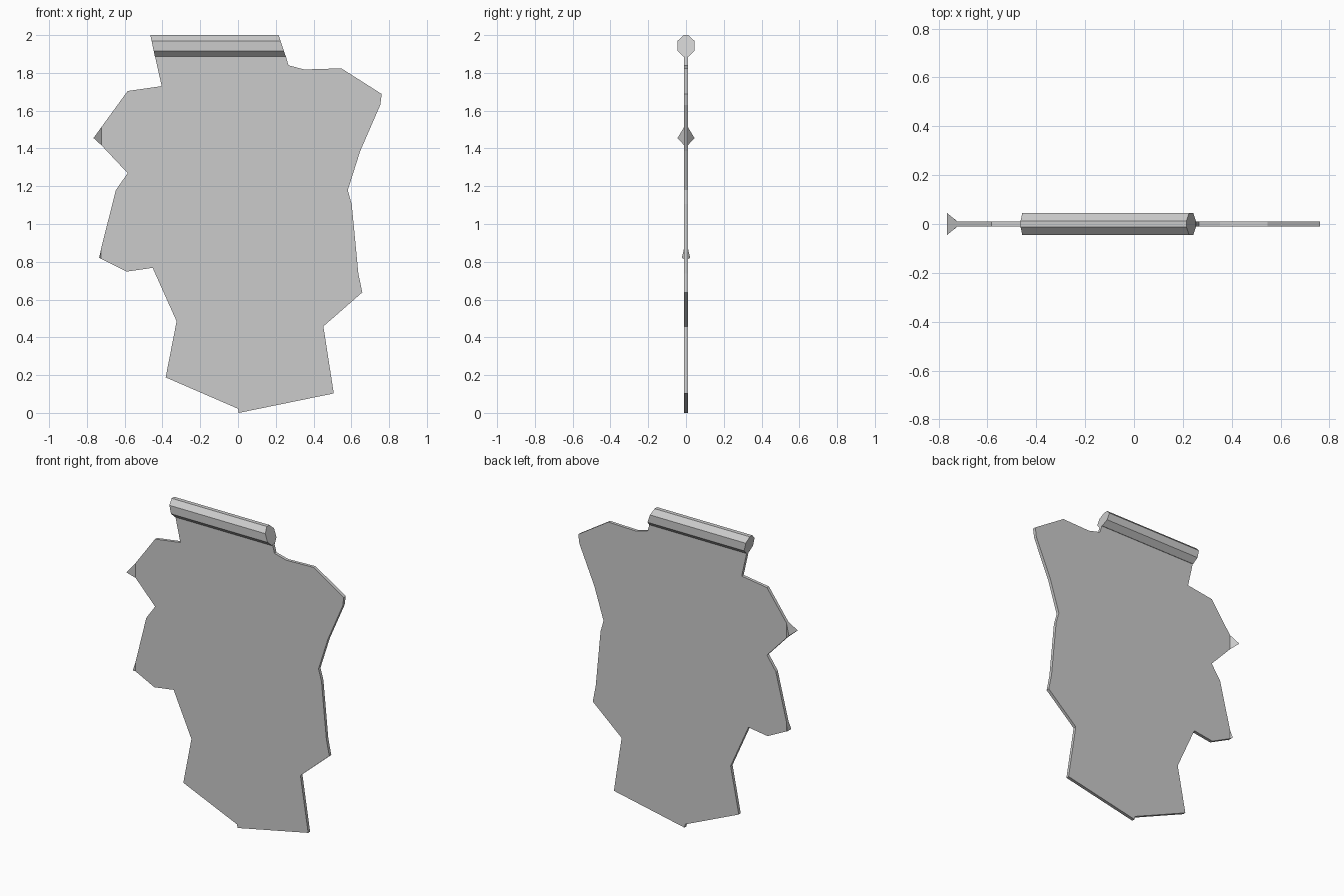
import bpy
import bmesh

if "Cube" in bpy.data.objects:
    bpy.data.objects.remove(bpy.data.objects["Cube"])

grey = bpy.data.materials.new("light grey")
grey.diffuse_color = (0.6, 0.6, 0.6, 1)
grey.use_nodes = True
grey.node_tree.nodes["Principled BSDF"].inputs["Base Color"].default_value = grey.diffuse_color

HALF = 0.01  # half thickness of the sheet


def make_object(name, bm):
    bmesh.ops.recalc_face_normals(bm, faces=bm.faces[:])
    mesh = bpy.data.meshes.new(name)
    bm.to_mesh(mesh)
    bm.free()
    mesh.materials.append(grey)
    obj = bpy.data.objects.new(name, mesh)
    bpy.context.collection.objects.link(obj)
    return obj


def loft(name, ring_a, ring_b):
    """Closed solid between two matching rings of points."""
    bm = bmesh.new()
    a = [bm.verts.new(p) for p in ring_a]
    b = [bm.verts.new(p) for p in ring_b]
    n = len(a)
    bm.faces.new(a)
    bm.faces.new(b[::-1])
    for i in range(n):
        j = (i + 1) % n
        bm.faces.new((a[i], b[i], b[j], a[j]))
    return make_object(name, bm)


# Ragged flat sheet: outline in x, z
outline = [
    (-0.44, 1.89), (-0.404, 1.73), (-0.584, 1.704), (-0.723, 1.513),
    (-0.723, 1.417), (-0.584, 1.269), (-0.647, 1.179), (-0.724, 0.872),
    (-0.724, 0.815), (-0.589, 0.748), (-0.452, 0.768), (-0.325, 0.485),
    (-0.383, 0.188), (0.0, 0.022), (0.004, 0.0), (0.507, 0.103),
    (0.452, 0.458), (0.658, 0.638), (0.637, 0.739), (0.602, 1.105),
    (0.581, 1.179), (0.647, 1.386), (0.753, 1.63), (0.761, 1.688),
    (0.547, 1.824), (0.351, 1.818), (0.267, 1.84), (0.253, 1.89),
]
loft("sheet", [(x, -HALF, z) for x, z in outline],
     [(x, HALF, z) for x, z in outline])

# Eight-sided roll along the top edge, with slanted ends
side = [(0.013, 2.0), (0.045, 1.969), (0.045, 1.917), (0.013, 1.886)]
section = side + [(-y, z) for y, z in reversed(side)]


def roll_end(x_top, x_bottom):
    return [(x_bottom + (x_top - x_bottom) * (z - 1.886) / 0.114, y, z)
            for y, z in section]


loft("top_roll", roll_end(-0.464, -0.44), roll_end(0.215, 0.253))


# Flared tips on the left edge
def flared_tip(name, x, z_low, z_high, tip_x, tip_z, tip_half):
    bm = bmesh.new()
    for s in (-1, 1):
        bm.verts.new((x, s * HALF, z_low))
        bm.verts.new((x, s * HALF, z_high))
        bm.verts.new((tip_x, s * tip_half, tip_z))
    bmesh.ops.convex_hull(bm, input=bm.verts[:])
    make_object(name, bm)


flared_tip("upper_tip", -0.723, 1.417, 1.513, -0.765, 1.455, 0.045)
flared_tip("lower_tip", -0.724, 0.815, 0.872, -0.735, 0.821, 0.022)
